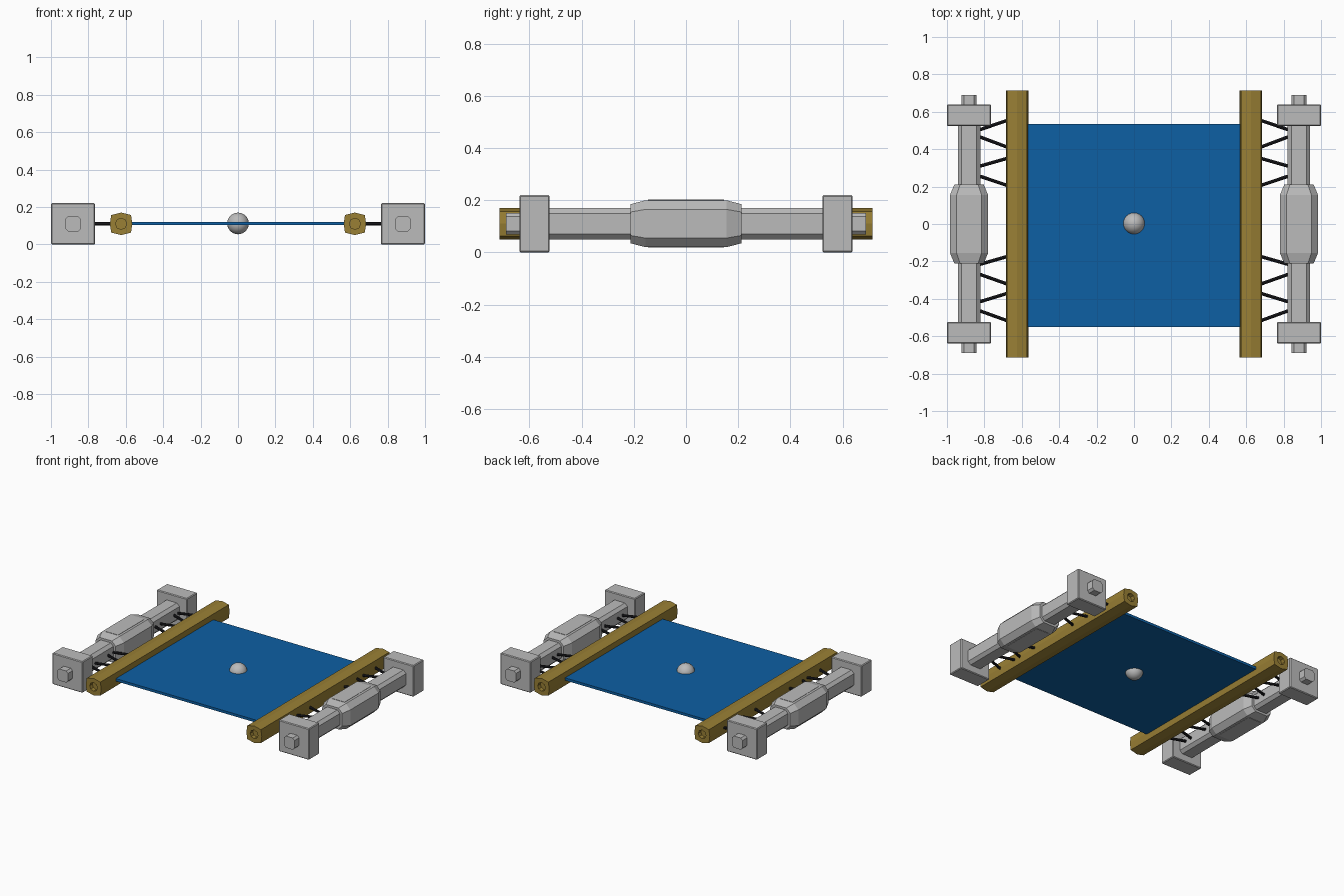
import bpy, bmesh, math
from mathutils import Vector

if "Cube" in bpy.data.objects:
    bpy.data.objects.remove(bpy.data.objects["Cube"])

ZC = 0.11      # height of the shared centre line
ARM_X = 0.882  # centre of the side arms
RAIL_X = 0.625  # centre of the rails


def material(name, rgb):
    m = bpy.data.materials.new(name)
    m.diffuse_color = (*rgb, 1)
    m.use_nodes = True
    m.node_tree.nodes["Principled BSDF"].inputs["Base Color"].default_value = m.diffuse_color
    return m


GREY = material("light_grey", (0.50, 0.50, 0.50))
GOLD = material("dull_gold", (0.32, 0.215, 0.035))
BLUE = material("panel_blue", (0.004, 0.115, 0.37))
BLACK = material("strut_black", (0.012, 0.012, 0.015))


def octagon(hx, hz, c):
    """Chamfered rectangle in x and z."""
    return [(hx, hz - c), (hx - c, hz), (c - hx, hz), (-hx, hz - c),
            (-hx, c - hz), (c - hx, -hz), (hx - c, -hz), (hx, c - hz)]


def loft(name, sections, x, mat):
    """Join (y, profile) rings along y and cap both ends."""
    bm = bmesh.new()
    rings = [[bm.verts.new((x + px, y, ZC + pz)) for px, pz in prof]
             for y, prof in sections]
    n = len(rings[0])
    for a, b in zip(rings, rings[1:]):
        for i in range(n):
            j = (i + 1) % n
            bm.faces.new((a[i], a[j], b[j], b[i]))
    bm.faces.new(rings[0])
    bm.faces.new(rings[-1])
    bmesh.ops.recalc_face_normals(bm, faces=bm.faces)
    return finish(name, bm, mat)


def finish(name, bm, mat):
    me = bpy.data.meshes.new(name)
    bm.to_mesh(me)
    bm.free()
    me.materials.append(mat)
    ob = bpy.data.objects.new(name, me)
    bpy.context.collection.objects.link(ob)
    return ob


def box(name, centre, size, mat, bevel=0.0):
    bm = bmesh.new()
    bmesh.ops.create_cube(bm, size=1)
    for v in bm.verts:
        v.co = Vector(centre) + Vector(a * b for a, b in zip(v.co, size))
    if bevel:
        bmesh.ops.bevel(bm, geom=bm.edges[:], offset=bevel, segments=1,
                        affect='EDGES')
    return finish(name, bm, mat)


def rod(name, a, b, r, mat):
    a, b = Vector(a), Vector(b)
    bm = bmesh.new()
    bmesh.ops.create_cone(bm, cap_ends=True, segments=8, radius1=r, radius2=r,
                          depth=(b - a).length)
    bm.transform((b - a).to_track_quat('Z', 'Y').to_matrix().to_4x4())
    bmesh.ops.translate(bm, verts=bm.verts, vec=(a + b) / 2)
    return finish(name, bm, mat)


# Blue sheet stretched between the rails
box("panel", (0, -0.007, ZC + 0.002), (1.16, 1.085, 0.018), BLUE)

# Ball at the centre
bpy.ops.mesh.primitive_uv_sphere_add(segments=24, ring_count=12, radius=0.058,
                                     location=(0, 0.003, ZC + 0.002))
ball = bpy.context.object
ball.name = "centre_ball"
ball.data.materials.append(GREY)
bpy.ops.object.shade_smooth()

# Rail cross-section: bulging eight-sided bar with a recessed round socket
RAIL = [(0.060, 0), (0.053, 0.047), (0, 0.060), (-0.053, 0.047),
        (-0.060, 0), (-0.053, -0.047), (0, -0.060), (0.053, -0.047)]
SOCKET = [(0.03 * math.cos(i * math.pi / 4), 0.03 * math.sin(i * math.pi / 4))
          for i in range(8)]

# Strut ends: y at the arm, y at the rail
STRUTS = [(0.505, 0.555), (0.465, 0.41), (0.31, 0.352), (0.255, 0.205),
          (-0.215, -0.173), (-0.27, -0.322), (-0.415, -0.37), (-0.465, -0.518)]

for side, s in (("left", -1), ("right", 1)):
    x = s * ARM_X
    loft(f"{side}_rail", [(-0.685, SOCKET), (-0.714, SOCKET), (-0.714, RAIL),
                          (0.714, RAIL), (0.714, SOCKET), (0.685, SOCKET)],
         s * RAIL_X, GOLD)

    # Long beam of the arm
    beam = octagon(0.06, 0.06, 0.02)
    loft(f"{side}_beam", [(-0.53, beam), (0.53, beam)], x, GREY)

    # Thick tapered housing in the middle of the arm
    big = octagon(0.102, 0.09, 0.035)
    small = octagon(0.078, 0.075, 0.03)
    loft(f"{side}_housing", [(-0.212, small), (-0.155, big),
                             (0.155, big), (0.212, small)], x, GREY)
    # Raised plates above and below the housing
    for tag, z in (("top", 0.09), ("bottom", -0.09)):
        box(f"{side}_housing_{tag}_plate", (x, 0, ZC + z), (0.10, 0.29, 0.004), GREY)

    # End blocks with projecting pegs
    for end, e in (("front", -1), ("back", 1)):
        box(f"{side}_{end}_block", (x, e * 0.581, ZC), (0.236, 0.116, 0.22),
            GREY, 0.005)
        peg = octagon(0.041, 0.041, 0.014)
        loft(f"{side}_{end}_peg", [(e * 0.62, peg), (e * 0.69, peg)], x, GREY)

    # Slanted struts tying the rail to the arm
    for i, (ya, yr) in enumerate(STRUTS):
        rod(f"{side}_strut_{i + 1}", (s * 0.822, ya, ZC), (s * 0.675, yr, ZC),
            0.009, BLACK)
